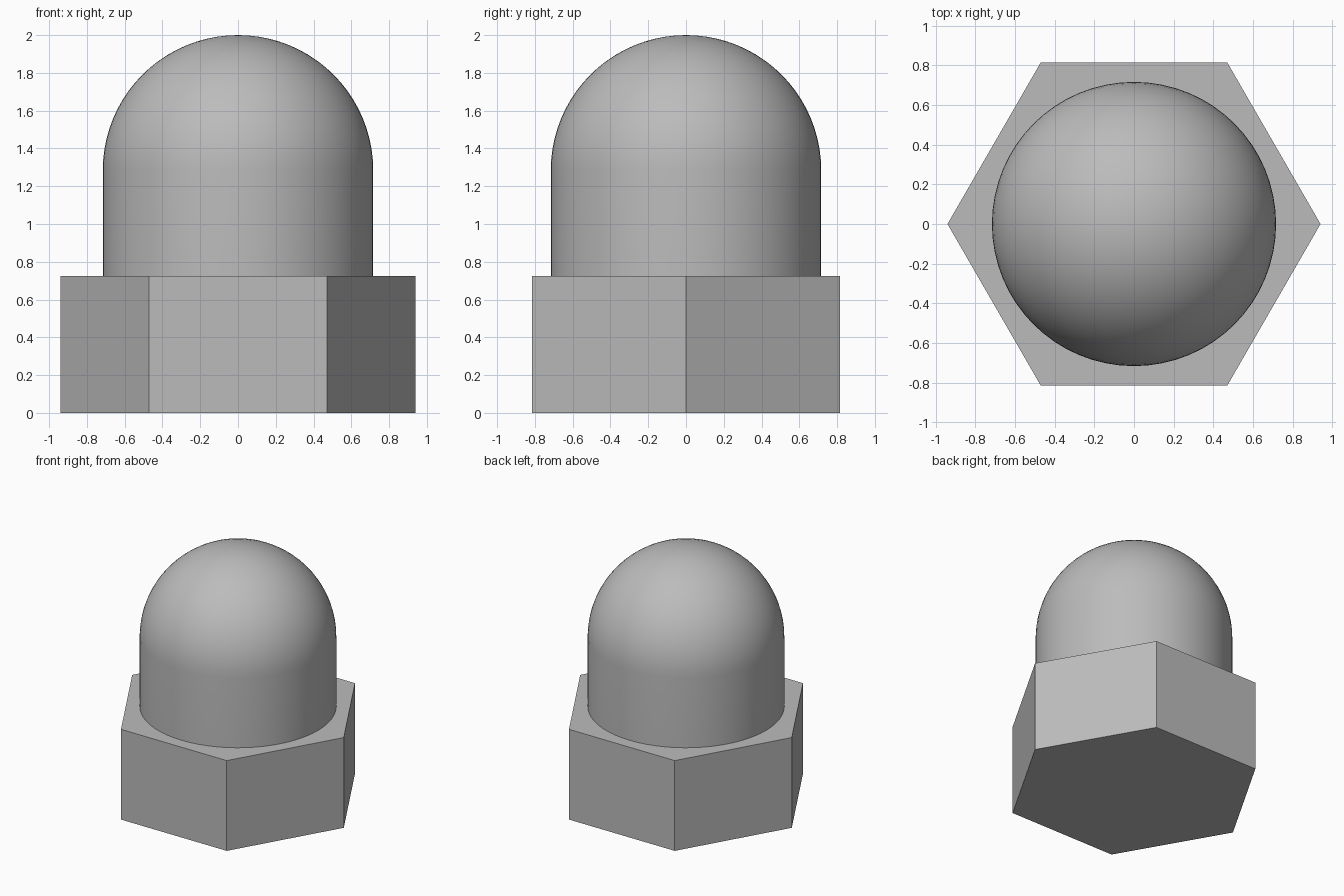
import bpy, bmesh, math

cube = bpy.data.objects.get("Cube")
if cube:
    bpy.data.objects.remove(cube, do_unlink=True)

HEX_RADIUS, HEX_HEIGHT = 0.94, 0.725
CAP_RADIUS, TOP = 0.716, 2.0
SHOULDER = TOP - CAP_RADIUS
SEGMENTS, RINGS = 64, 20

steel = bpy.data.materials.new("grey_steel")
steel.use_nodes = True
colour = (0.5, 0.5, 0.5, 1)
steel.diffuse_color = colour
steel.node_tree.nodes["Principled BSDF"].inputs["Base Color"].default_value = colour


def add_object(name, bm):
    bmesh.ops.recalc_face_normals(bm, faces=bm.faces)
    mesh = bpy.data.meshes.new(name)
    bm.to_mesh(mesh)
    bm.free()
    mesh.materials.append(steel)
    obj = bpy.data.objects.new(name, mesh)
    bpy.context.collection.objects.link(obj)
    return obj


# Hexagonal base with corners on the x axis
bm = bmesh.new()
corners = [bm.verts.new((HEX_RADIUS * math.cos(i * math.pi / 3),
                         HEX_RADIUS * math.sin(i * math.pi / 3), 0)) for i in range(6)]
bottom = bm.faces.new(corners)
side = bmesh.ops.extrude_face_region(bm, geom=[bottom], use_keep_orig=True)
raised = [v for v in side["geom"] if isinstance(v, bmesh.types.BMVert)]
bmesh.ops.translate(bm, vec=(0, 0, HEX_HEIGHT), verts=raised)
add_object("hex_base", bm)

# Cylindrical collar and hemispherical dome, turned from one profile
bm = bmesh.new()
profile = [(CAP_RADIUS, HEX_HEIGHT)]
for i in range(RINGS + 1):
    a = i / RINGS * math.pi / 2
    profile.append((CAP_RADIUS * math.cos(a), SHOULDER + CAP_RADIUS * math.sin(a)))
points = [bm.verts.new((r, 0, z)) for r, z in profile]
edges = [bm.edges.new(pair) for pair in zip(points, points[1:])]
bmesh.ops.spin(bm, geom=points + edges, cent=(0, 0, 0), axis=(0, 0, 1),
               angle=2 * math.pi, steps=SEGMENTS, use_duplicate=False)
bmesh.ops.remove_doubles(bm, verts=bm.verts, dist=0.0005)
dome = add_object("domed_cap", bm)

# Smooth shading on the turned part
bpy.ops.object.select_all(action="DESELECT")
dome.select_set(True)
bpy.context.view_layer.objects.active = dome
bpy.ops.object.shade_smooth_by_angle(angle=math.radians(30))
